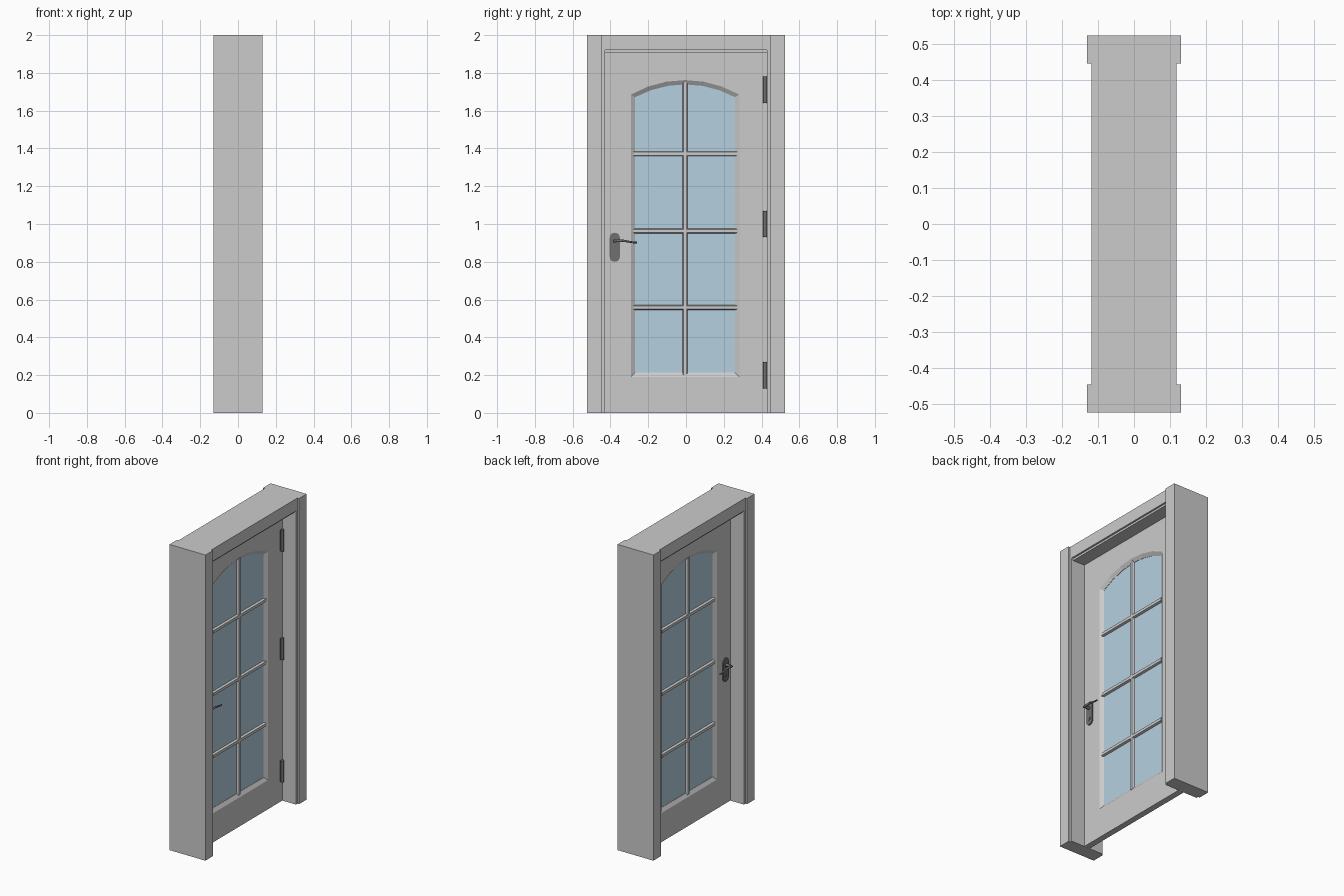
import bpy, bmesh, math
from mathutils import Vector

if "Cube" in bpy.data.objects:
    bpy.data.objects.remove(bpy.data.objects["Cube"])


def material(name, rgb):
    m = bpy.data.materials.new(name)
    m.diffuse_color = (*rgb, 1)
    m.use_nodes = True
    m.node_tree.nodes["Principled BSDF"].inputs["Base Color"].default_value = m.diffuse_color
    return m


GLASS = material("glass_blue", (0.46, 0.63, 0.74))
METAL = material("dark_metal", (0.16, 0.16, 0.16))


def finish(name, bm, mat=None, smooth=False):
    bmesh.ops.recalc_face_normals(bm, faces=bm.faces)
    me = bpy.data.meshes.new(name)
    bm.to_mesh(me)
    bm.free()
    ob = bpy.data.objects.new(name, me)
    bpy.context.collection.objects.link(ob)
    if mat:
        me.materials.append(mat)
    if smooth:
        bpy.ops.object.select_all(action='DESELECT')
        ob.select_set(True)
        bpy.context.view_layer.objects.active = ob
        bpy.ops.object.shade_smooth_by_angle(angle=math.radians(35))
    return ob


def rings(name, loops, closed=False, mat=None, smooth=False):
    """Skin a list of equal-length point loops; cap the ends unless closed."""
    bm = bmesh.new()
    vs = [[bm.verts.new(p) for p in loop] for loop in loops]
    n = len(vs[0])
    pairs = list(zip(vs, vs[1:])) + ([(vs[-1], vs[0])] if closed else [])
    for a, b in pairs:
        for i in range(n):
            j = (i + 1) % n
            bm.faces.new((a[i], a[j], b[j], b[i]))
    if not closed:
        bm.faces.new(vs[0])
        bm.faces.new(vs[-1])
    return finish(name, bm, mat, smooth)


def box(name, x, y, z, mat=None):
    rect = [(x[0], y[0]), (x[1], y[0]), (x[1], y[1]), (x[0], y[1])]
    return rings(name, [[(a, b, h) for a, b in rect] for h in z], mat=mat)


def cylinder(name, p, q, r, mat=METAL, sides=16):
    p, q = Vector(p), Vector(q)
    d = (q - p).normalized()
    u = d.orthogonal().normalized()
    v = d.cross(u)
    angs = [2 * math.pi * i / sides for i in range(sides)]
    return rings(name, [[c + r * (math.cos(a) * u + math.sin(a) * v) for a in angs]
                        for c in (p, q)], mat=mat, smooth=True)


# Frame: side casings, jambs, lintel and head liner
for s, side in ((-1, "left"), (1, "right")):
    box(f"casing_{side}", (-0.13, 0.13), sorted((s * 0.445, s * 0.523)), (0, 2))
    box(f"jamb_{side}", (-0.118, 0.118), sorted((s * 0.43, s * 0.445)), (0, 1.92))
box("lintel", (-0.118, 0.118), (-0.445, 0.445), (1.92, 2))
box("head_liner", (-0.106, 0.106), (-0.43, 0.43), (1.907, 1.92))

# Door leaf: flat slab with an arched, chamfered opening
CY, SEG, ARC_Z, ARC_R = -0.005, 6, 1.189, 0.573


def opening(inset):
    half, r = 0.287 - inset, ARC_R - inset
    a0 = math.asin(half / r)
    arc = [a0 - 2 * a0 * i / SEG for i in range(SEG + 1)]
    return ([(CY - half, 0.19 + inset), (CY + half, 0.19 + inset)]
            + [(CY + r * math.sin(a), ARC_Z + r * math.cos(a)) for a in arc])


def at_x(x, pts):
    return [(x, y, z) for y, z in pts]


outer = [(-0.429, 0), (0.429, 0)] + [(0.429 - 0.858 * i / SEG, 1.907)
                                     for i in range(SEG + 1)]
hole, inner = opening(0), opening(0.023)
T = 0.02
rings("door_leaf", [at_x(-T, outer), at_x(T, outer), at_x(T, hole),
                    at_x(0.005, inner), at_x(-0.005, inner), at_x(-T, hole)], closed=True)
rings("glass_pane", [at_x(-0.003, inner), at_x(0.003, inner)], mat=GLASS)

# Glazing bars with chamfered section
SECTION = [(-0.017, -0.009), (0, -0.014), (-0.0 + 0.017, -0.009),
           (0.017, 0.009), (0, 0.014), (-0.017, 0.009)]
rings("glazing_bar_vertical",
      [[(x, CY + w, z) for x, w in SECTION] for z in (0.2, 1.75)])
for i, z in enumerate((0.558, 0.963, 1.372)):
    rings(f"glazing_bar_horizontal_{i + 1}",
          [[(x, y, z + w) for x, w in SECTION] for y in (CY - 0.274, CY + 0.274)])

# Hinges on the +x side
for i, z in enumerate((0.2, 1.0, 1.71)):
    cylinder(f"hinge_knuckle_{i + 1}", (0.029, 0.418, z - 0.07), (0.029, 0.418, z + 0.07), 0.01)
    box(f"hinge_leaf_{i + 1}", (0.019, 0.023), (0.408, 0.43), (z - 0.07, z + 0.07), METAL)

# Handles on both faces: rounded plate, neck, curved lever, lock cylinder
HY, PR = -0.377, 0.027
plate = [(HY + PR * math.cos(math.pi * i / 10), 0.927 + PR * math.sin(math.pi * i / 10))
         for i in range(11)]
plate += [(HY - PR * math.cos(math.pi * i / 10), 0.827 - PR * math.sin(math.pi * i / 10))
          for i in range(11)]
LEVER = [(-0.386, 0.908, 0.006), (-0.36, 0.911, 0.007), (-0.33, 0.911, 0.006),
         (-0.30, 0.906, 0.005), (-0.275, 0.902, 0.005), (-0.26, 0.902, 0.004)]
for s, side in ((-1, "inside"), (1, "outside")):
    rings(f"handle_plate_{side}", [at_x(s * T, plate), at_x(s * 0.027, plate)],
          mat=METAL, smooth=True)
    cylinder(f"handle_neck_{side}", (s * 0.026, HY, 0.91), (s * 0.064, HY, 0.91), 0.009)
    rings(f"handle_lever_{side}",
          [[(s * 0.063 + r * math.cos(a), y, z + r * math.sin(a))
            for a in (2 * math.pi * k / 12 for k in range(12))] for y, z, r in LEVER],
          mat=METAL, smooth=True)
    cylinder(f"lock_cylinder_{side}", (s * 0.026, HY, 0.84), (s * 0.031, HY, 0.84), 0.01)
